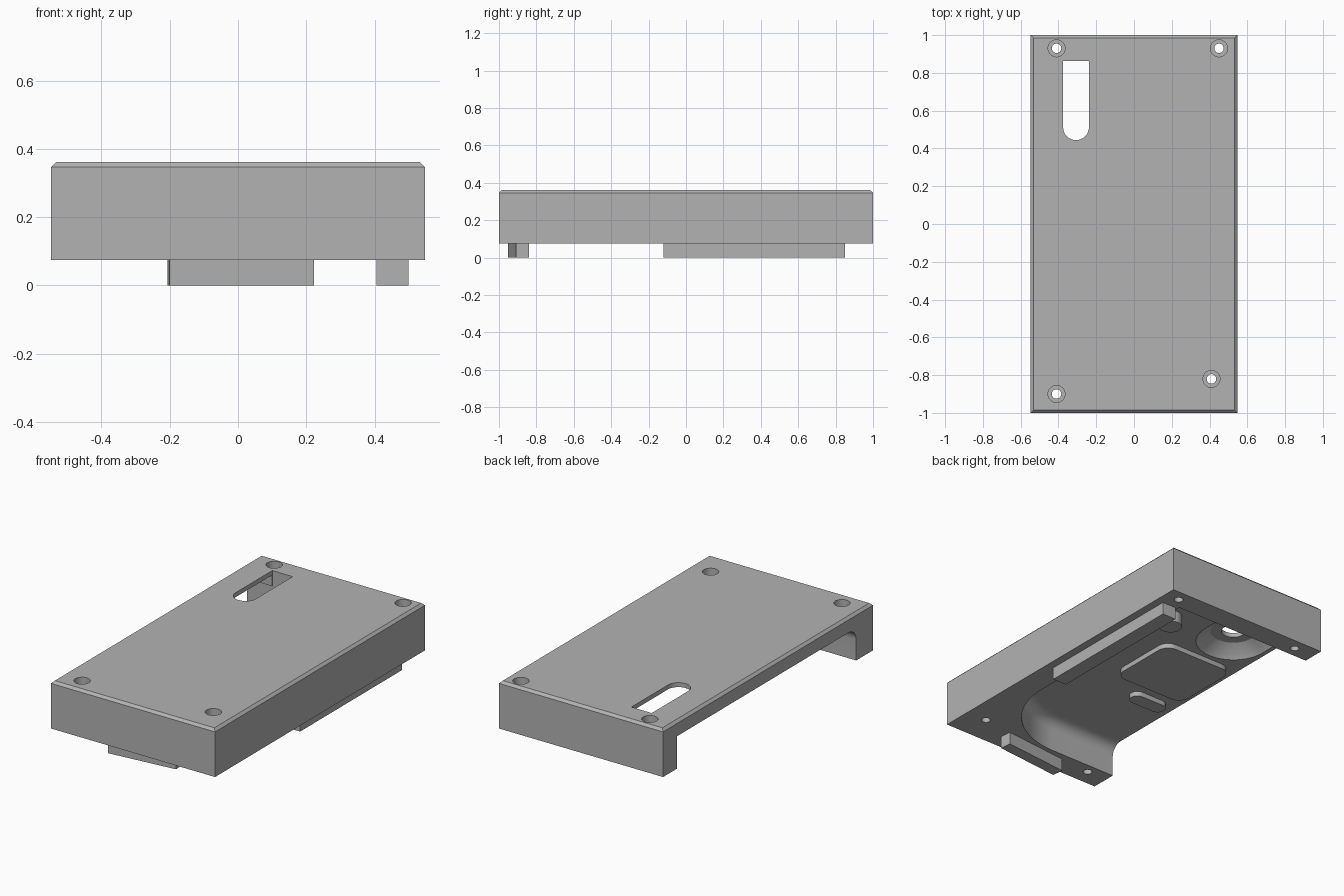
import bpy
import bmesh
from math import sin, cos, pi

old = bpy.data.objects.get("Cube")
if old:
    bpy.data.objects.remove(old, do_unlink=True)

grey = bpy.data.materials.new("plain grey")
grey.use_nodes = True
grey.diffuse_color = (0.45, 0.45, 0.45, 1)
grey.node_tree.nodes["Principled BSDF"].inputs["Base Color"].default_value = (0.45, 0.45, 0.45, 1)

BASE, CEILING, TOP = 0.075, 0.27, 0.362
HALF_X = 0.547


def loft(name, layers):
    """Solid skinned through (outline, height) layers with equal point counts."""
    bm = bmesh.new()
    rings = [[bm.verts.new((x, y, z)) for x, y in pts] for pts, z in layers]
    for low, high in zip(rings, rings[1:]):
        n = len(low)
        for i in range(n):
            j = (i + 1) % n
            bm.faces.new((low[i], low[j], high[j], high[i]))
    bm.faces.new(rings[0][::-1])
    bm.faces.new(rings[-1])
    bmesh.ops.recalc_face_normals(bm, faces=bm.faces)
    mesh = bpy.data.meshes.new(name)
    bm.to_mesh(mesh)
    bm.free()
    obj = bpy.data.objects.new(name, mesh)
    mesh.materials.append(grey)
    bpy.context.collection.objects.link(obj)
    return obj


def prism(name, pts, z0, z1):
    return loft(name, [(pts, z0), (pts, z1)])


def arc(cx, cy, r, a0, a1, n=24):
    return [(cx + r * cos(a0 + (a1 - a0) * i / n), cy + r * sin(a0 + (a1 - a0) * i / n))
            for i in range(n + 1)]


def circle(cx, cy, r):
    return arc(cx, cy, r, 0, 2 * pi, 32)[:-1]


def rect(cx, cy, w, d, turn=0):
    corners = [(-w / 2, -d / 2), (w / 2, -d / 2), (w / 2, d / 2), (-w / 2, d / 2)]
    return [(cx + x * cos(turn) - y * sin(turn), cy + x * sin(turn) + y * cos(turn))
            for x, y in corners]


def rounded_rect(cx, cy, w, d, r):
    pts = []
    for i, (sx, sy) in enumerate([(1, 1), (-1, 1), (-1, -1), (1, -1)]):
        pts += arc(cx + sx * (w / 2 - r), cy + sy * (d / 2 - r), r, i * pi / 2, (i + 1) * pi / 2, 8)
    return pts


def arch(cx, cy, r, end):
    """Half round toward the front, square at the back."""
    return arc(cx, cy, r, pi, 2 * pi) + [(cx + r, end), (cx - r, end)]


def cavity_outline(inset):
    bend = arc(-0.1, -0.35, 0.49 - inset, 0, -pi / 2)
    return [(-0.7, 0.865), (0.39 - inset, 0.865)] + bend + [(-0.7, -0.84 + inset)]


def cut(target, cutter):
    cutter.hide_render = True
    mod = target.modifiers.new("cut", "BOOLEAN")
    mod.operation = "DIFFERENCE"
    mod.solver = "EXACT"
    mod.object = cutter
    bpy.context.view_layer.objects.active = target
    bpy.ops.object.modifier_apply(modifier=mod.name)
    bpy.data.objects.remove(cutter, do_unlink=True)


# Cover block with a chamfered top rim
full = rect(0, 0, 2 * HALF_X, 2)
cover = loft("cover", [(full, BASE), (full, TOP - 0.015),
                       (rect(0, 0, 2 * HALF_X - 0.03, 1.97), TOP)])

# Underside cavity, open on one long side, with a filleted ceiling
FILLET = 0.07
layers = [(cavity_outline(0), 0)]
for i in range(9):
    a = i / 8 * pi / 2
    layers.append((cavity_outline(FILLET * (1 - cos(a))), CEILING - FILLET * (1 - sin(a))))
cut(cover, loft("cavity_cutter", layers))

# Flared recess and the slot through the top
SLOT_X, SLOT_Y = -0.307, 0.512
cut(cover, loft("recess_cutter", [(arch(SLOT_X, SLOT_Y, 0.222, 0.858), CEILING - 0.01),
                                  (arch(SLOT_X, SLOT_Y, 0.19, 0.858), CEILING + 0.025),
                                  (arch(SLOT_X, SLOT_Y, 0.13, 0.858), TOP - 0.027)]))
cut(cover, prism("slot_cutter", arch(SLOT_X, SLOT_Y, 0.068, 0.862), 0.2, 0.5))

# Counterbored screw holes
for x, y in [(-0.41, 0.93), (0.45, 0.93), (0.41, -0.82), (-0.41, -0.9)]:
    cut(cover, prism("bore_cutter", circle(x, y, 0.045), TOP - 0.12, 0.5))
    cut(cover, prism("hole_cutter", circle(x, y, 0.025), -0.1, 0.5))

# Feet below the walls and raised shapes under the ceiling
parts = [
    cover,
    prism("side_rail", rect(0.452, 0.365, 0.093, 0.97), 0, BASE + 0.005),
    prism("front_foot", rect(0.008, -0.895, 0.425, 0.07, 0.1), 0, BASE + 0.005),
    prism("ceiling_pad", rounded_rect(-0.255, 0.045, 0.48, 0.45, 0.07), CEILING - 0.03, CEILING + 0.01),
    prism("ceiling_key", rounded_rect(-0.36, -0.31, 0.24, 0.09, 0.044), CEILING - 0.03, CEILING + 0.01),
    prism("ceiling_post", circle(0.15, 0.5, 0.065), CEILING - 0.07, CEILING + 0.01),
]

bpy.ops.object.select_all(action="DESELECT")
for part in parts:
    part.select_set(True)
bpy.context.view_layer.objects.active = cover
bpy.ops.object.shade_smooth_by_angle(angle=pi / 6)
